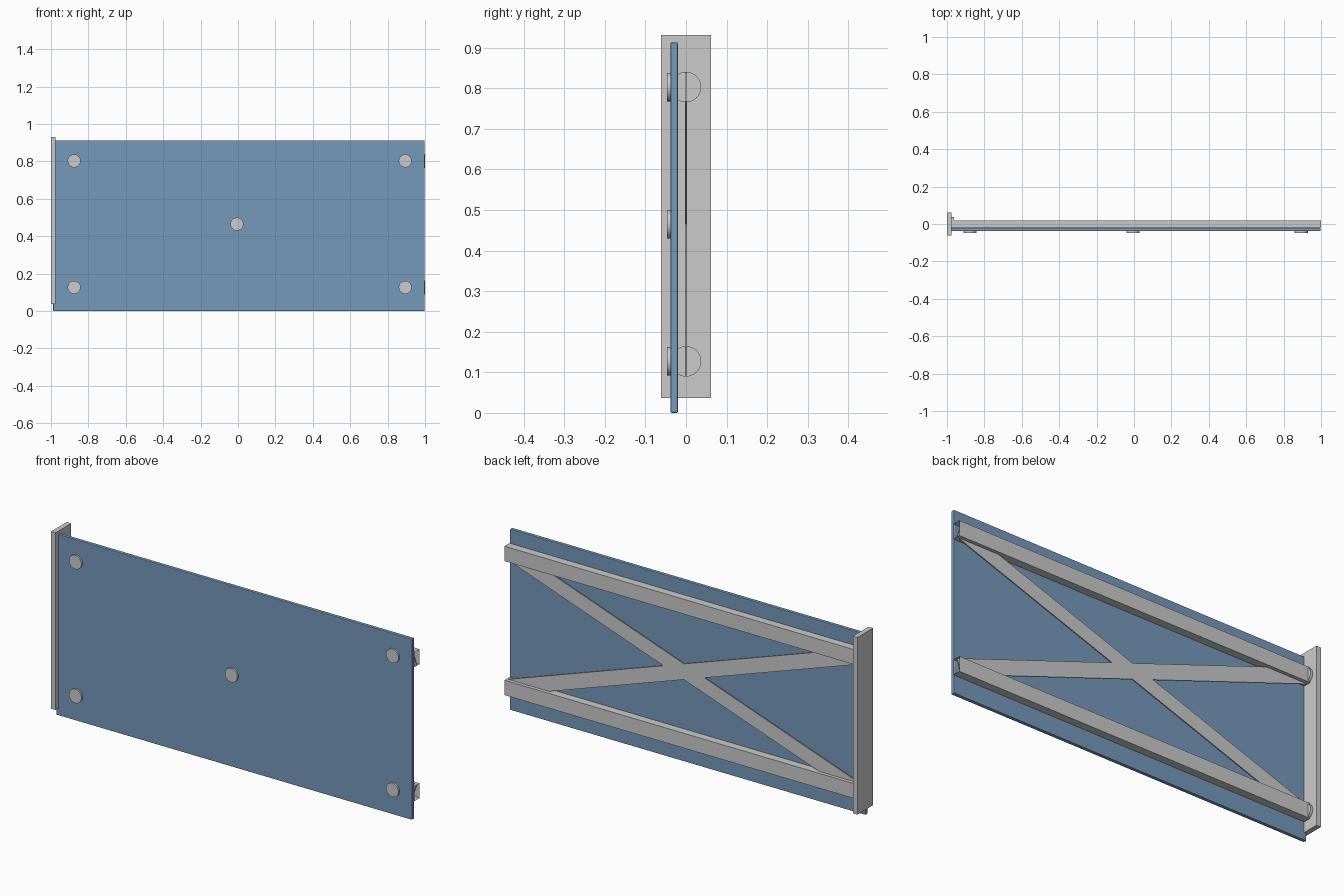
import bpy, bmesh
from math import atan2, pi
from mathutils import Matrix, Vector

if "Cube" in bpy.data.objects:
    bpy.data.objects.remove(bpy.data.objects["Cube"])

RAIL_Z = (0.127, 0.803)
MID_Z = sum(RAIL_Z) / 2
MID_X = 0.01


def finish(bm, name, mat=None):
    me = bpy.data.meshes.new(name)
    bm.to_mesh(me)
    bm.free()
    ob = bpy.data.objects.new(name, me)
    bpy.context.collection.objects.link(ob)
    if mat:
        me.materials.append(mat)
    return ob


def box(name, lo, hi, mat=None, angle=0.0, open_ends=False):
    lo, hi = Vector(lo), Vector(hi)
    bm = bmesh.new()
    bmesh.ops.create_cube(bm, size=1, matrix=Matrix.Diagonal((*(hi - lo), 1)))
    bm.normal_update()
    if open_ends:
        ends = [f for f in bm.faces if abs(f.normal.x) > 0.9]
        bmesh.ops.delete(bm, geom=ends, context='FACES_ONLY')
    move = Matrix.Translation((lo + hi) / 2) @ Matrix.Rotation(-angle, 4, 'Y')
    bm.transform(move)
    return finish(bm, name, mat)


def disc(name, centre, radius, depth, axis):
    bm = bmesh.new()
    bmesh.ops.create_cone(bm, cap_ends=True, segments=32, radius1=radius,
                          radius2=radius, depth=depth)
    bm.transform(Matrix.Translation(centre) @ Matrix.Rotation(pi / 2, 4, axis))
    bm.normal_update()
    for f in bm.faces:
        f.smooth = len(f.verts) == 4
    for e in bm.edges:
        e.smooth = e.calc_face_angle(0) < 0.6
    return finish(bm, name)


blue = bpy.data.materials.new("sign_blue")
blue.diffuse_color = (0.18, 0.32, 0.50, 1)
blue.use_nodes = True
blue.node_tree.nodes["Principled BSDF"].inputs["Base Color"].default_value = blue.diffuse_color

# sign panel with slightly softened edges
panel = box("sign_panel", (-0.988, -0.038, 0), (0.997, -0.020, 0.913), blue)
bev = panel.modifiers.new("edge", 'BEVEL')
bev.width, bev.segments = 0.003, 2

# upright mounting plate
box("mounting_plate", (-1, -0.062, 0.037), (-0.975, 0.062, 0.931))

# horizontal tube rails and their weld flanges on the plate
for label, z in zip(("lower", "upper"), RAIL_Z):
    box(label + "_rail", (-0.975, -0.020, z - 0.0375), (1.0, 0.020, z + 0.0375),
        open_ends=True)
    disc(label + "_flange", (-0.969, 0, z), 0.0375, 0.014, 'Y')

# thin crossed braces
tilt = atan2(RAIL_Z[1] - RAIL_Z[0], 1.95)
for label, s in (("rising", 1), ("falling", -1)):
    box(label + "_brace", (MID_X - 1.032, -0.0025, MID_Z - 0.0375),
        (MID_X + 1.032, 0.0025, MID_Z + 0.0375), angle=s * tilt)

# round fixings on the front of the panel
spots = [(x, z) for x in (-0.876, 0.894) for z in RAIL_Z] + [(-0.006, MID_Z)]
for i, (x, z) in enumerate(spots):
    disc(f"fixing_{i + 1}", (x, -0.034, z), 0.035, 0.026, 'X')
